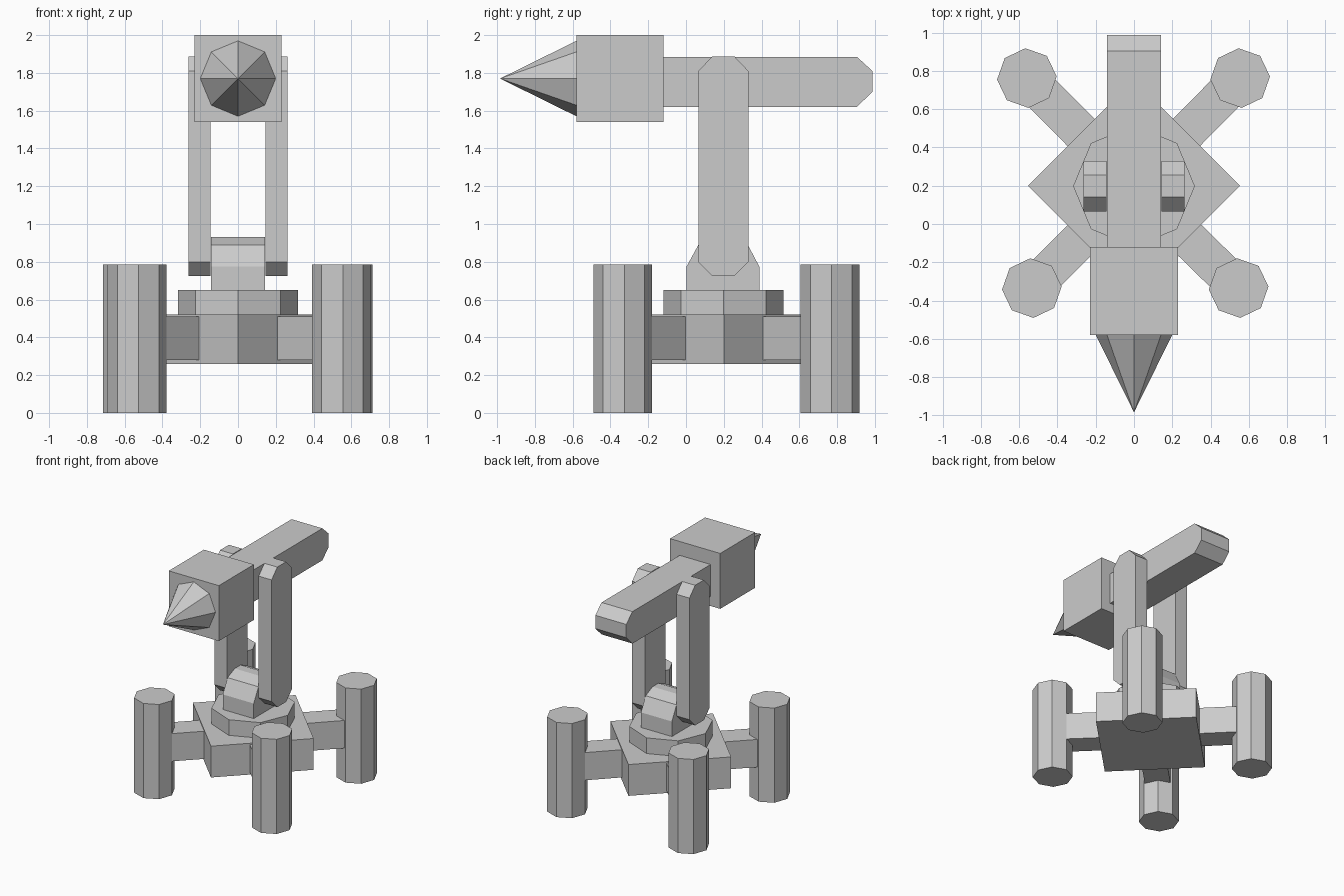
import bpy, bmesh
from math import radians, pi, hypot, atan2
from mathutils import Matrix, Vector

if "Cube" in bpy.data.objects:
    bpy.data.objects.remove(bpy.data.objects["Cube"])

CY = 0.2  # y of the base's vertical axis


def finish(name, bm):
    bmesh.ops.recalc_face_normals(bm, faces=bm.faces)
    mesh = bpy.data.meshes.new(name)
    bm.to_mesh(mesh)
    bm.free()
    obj = bpy.data.objects.new(name, mesh)
    bpy.context.collection.objects.link(obj)
    return obj


def box(name, center, size, turn=0):
    bm = bmesh.new()
    mat = (Matrix.Translation(center) @ Matrix.Rotation(turn, 4, 'Z')
           @ Matrix.Diagonal((*size, 1)))
    bmesh.ops.create_cube(bm, size=1, matrix=mat)
    return finish(name, bm)


def octagon(name, center, r1, r2, depth, rot=Matrix.Identity(4)):
    bm = bmesh.new()
    bmesh.ops.create_cone(bm, cap_ends=True, segments=8, radius1=r1, radius2=r2,
                          depth=depth, matrix=Matrix.Translation(center) @ rot)
    bmesh.ops.remove_doubles(bm, verts=bm.verts, dist=1e-4)
    return finish(name, bm)


def plate(name, profile, x0, x1):
    """Extrude a (y, z) outline along x."""
    bm = bmesh.new()
    face = bm.faces.new([bm.verts.new((x0, y, z)) for y, z in profile])
    ext = bmesh.ops.extrude_face_region(bm, geom=[face])
    verts = [g for g in ext['geom'] if isinstance(g, bmesh.types.BMVert)]
    bmesh.ops.translate(bm, verts=verts, vec=(x1 - x0, 0, 0))
    return finish(name, bm)


# Four upright feet, each joined to the base by a diagonal arm
feet = [(0.555, 0.763), (-0.56, 0.763), (-0.534, -0.335), (0.547, -0.335)]
for i, (x, y) in enumerate(feet):
    octagon(f"foot_{i + 1}", (x, y, 0.393), 0.156, 0.156, 0.786,
            Matrix.Rotation(radians(3), 4, 'Z'))
    dy = y - CY
    box(f"foot_arm_{i + 1}", (x / 2, CY + dy / 2, 0.395),
        (hypot(x, dy), 0.2, 0.23), atan2(dy, x))

# Base block and turntable
box("base_block", (0, CY, 0.39), (0.785, 0.785, 0.26), pi / 4)
octagon("turntable", (0, CY - 0.002, 0.585), 0.318, 0.318, 0.13)

# Faceted pivot block on the turntable
plate("pivot_block", [(0.003, 0.64), (0.003, 0.775), (0.066, 0.89), (0.16, 0.93),
                      (0.235, 0.93), (0.327, 0.89), (0.388, 0.775), (0.388, 0.64)],
      -0.142, 0.142)

# Twin uprights with chamfered ends
upright = [(0.065, 0.80), (0.14, 0.725), (0.256, 0.725), (0.33, 0.80),
           (0.33, 1.81), (0.256, 1.888), (0.14, 1.888), (0.065, 1.81)]
for side, s in (("left", -1), ("right", 1)):
    plate(f"upright_{side}", upright, s * 0.145, s * 0.263)

# Long handle with a chamfered rear end
plate("handle", [(-0.2, 1.62), (0.905, 1.62), (0.987, 1.70), (0.987, 1.81),
                 (0.905, 1.885), (-0.2, 1.885)], -0.142, 0.142)

# Head block and pointed tip
box("head_block", (0, -0.35, 1.77), (0.46, 0.46, 0.46))
octagon("tip", (0, -0.782, 1.77), 0.2, 0, 0.405, Matrix.Rotation(pi / 2, 4, 'X'))
